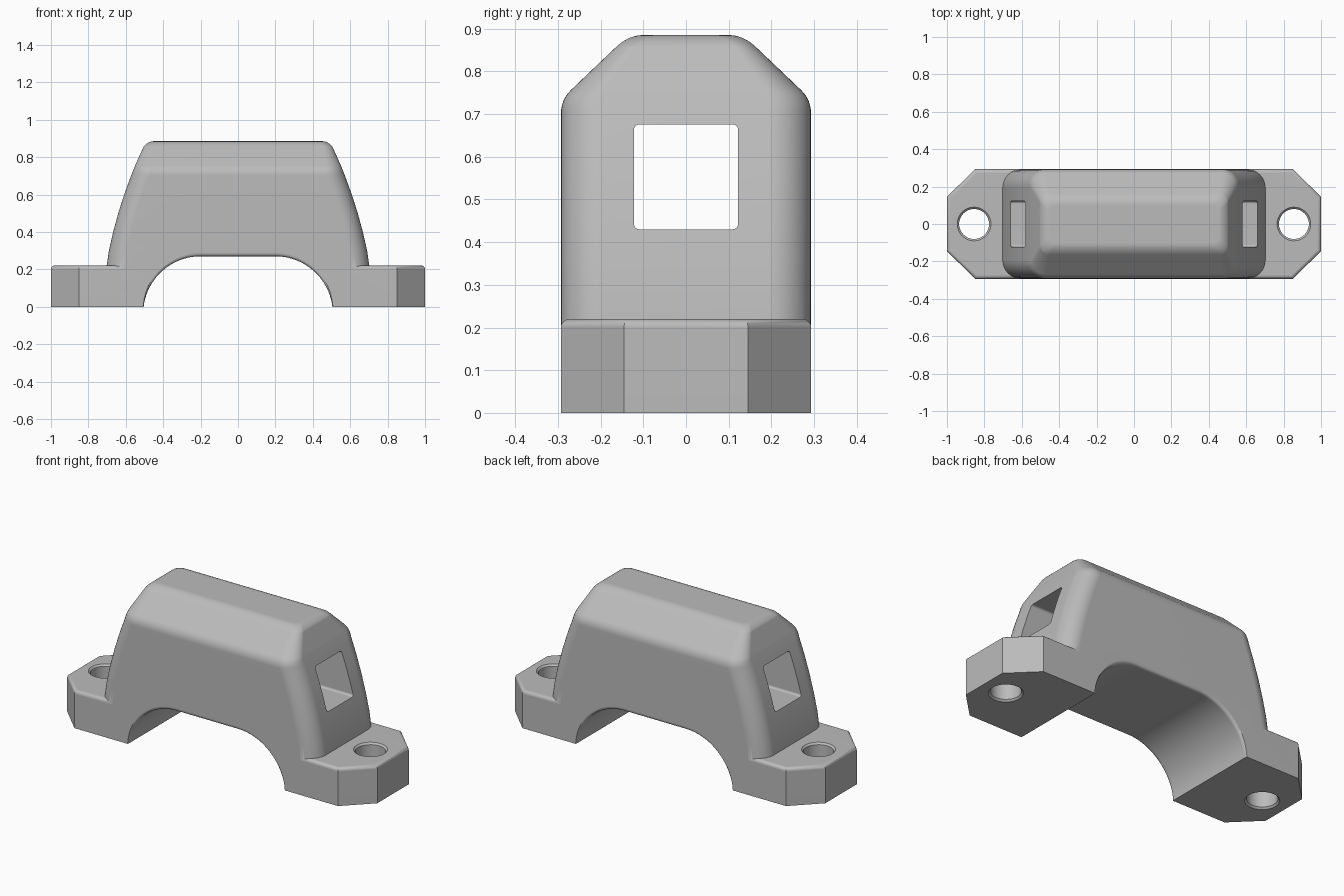
import bpy
import bmesh
from math import sin, cos, pi, sqrt, radians

if "Cube" in bpy.data.objects:
    bpy.data.objects.remove(bpy.data.objects["Cube"])

grey = bpy.data.materials.new("plain grey")
grey.use_nodes = True
colour = (0.5, 0.5, 0.5, 1)
grey.diffuse_color = colour
grey.node_tree.nodes["Principled BSDF"].inputs["Base Color"].default_value = colour

HALF_DEPTH = 0.293
TOP = 0.885


def loft(name, rings):
    """Skin a stack of equal-length rings and cap both ends."""
    bm = bmesh.new()
    loops = [[bm.verts.new([round(c, 5) for c in p]) for p in ring] for ring in rings]
    for low, high in zip(loops, loops[1:]):
        for i in range(len(low)):
            j = (i + 1) % len(low)
            bm.faces.new((low[i], low[j], high[j], high[i]))
    bm.faces.new(loops[0])
    bm.faces.new(loops[-1])
    bmesh.ops.recalc_face_normals(bm, faces=bm.faces)
    mesh = bpy.data.meshes.new(name)
    bm.to_mesh(mesh)
    bm.free()
    mesh.materials.append(grey)
    obj = bpy.data.objects.new(name, mesh)
    bpy.context.collection.objects.link(obj)
    return obj


def rounded_rect(hx, hy, r, steps=10):
    points = []
    for k, (sx, sy) in enumerate(((1, 1), (-1, 1), (-1, -1), (1, -1))):
        for i in range(steps + 1):
            a = (k + i / steps) * pi / 2
            points.append((sx * (hx - r) + r * cos(a), sy * (hy - r) + r * sin(a)))
    return points


def bezier(a, b, c, steps):
    for i in range(steps + 1):
        t = i / steps
        yield [(1 - t) ** 2 * p + 2 * t * (1 - t) * q + t * t * s for p, q, s in zip(a, b, c)]


def combine(base, tool, operation):
    mod = base.modifiers.new(operation.lower(), "BOOLEAN")
    mod.operation = operation
    mod.solver = "EXACT"
    mod.object = tool
    bpy.context.view_layer.objects.active = base
    bpy.ops.object.modifier_apply(modifier=mod.name)
    bpy.data.objects.remove(tool)


# Flange plate: octagon with a rounded top edge
def octagon(inset, z):
    a, b = 0.85 - inset * 0.414, HALF_DEPTH - inset
    c, d = 1 - inset, 0.145 - inset * 0.414
    corner = [(c, d), (a, b)]
    half = corner + [(-x, y) for x, y in reversed(corner)]
    return [(x, y, z) for x, y in half + [(-x, -y) for x, y in half]]


edge = 0.02
rings = [octagon(0, 0)]
for i in range(7):
    a = i / 6 * pi / 2
    rings.append(octagon(edge * (1 - cos(a)), 0.22 - edge + edge * sin(a)))
bracket = loft("clamp_bracket", rings)

# Housing: ends curve inwards, long top edges are chamfered, all corners rounded
side_profile = [(HALF_DEPTH, 0.1 + 0.1 * i) for i in range(6)]
side_profile += bezier((HALF_DEPTH, 0.7), (HALF_DEPTH, 0.734), (0.27, 0.756), 6)
side_profile += bezier((0.165, 0.856), (0.135, TOP), (0.1, TOP), 9)
rings = []
for hy, z in side_profile:
    t = max(z - 0.22, 0)
    hx = 0.705 - 0.166 * t - 0.23 * t * t
    r = 0.04
    rise = max(z - (TOP - r), 0)
    hx -= r - sqrt(max(r * r - rise * rise, 0))
    corner = 0.1 - 0.06 * max(z - 0.7, 0) / (TOP - 0.7)
    rings.append([(x, y, z) for x, y in rounded_rect(hx, hy, corner)])
combine(bracket, loft("housing", rings), "UNION")


# Arched underside with softened front and back rims
def arch(y, flare):
    half = []
    for i in range(25):
        a = radians(-10 + 100 * i / 24)
        r = 0.307 + flare * max(sin(a), 0)
        half.append((0.2 + r * cos(a), y, -0.037 + r * sin(a)))
    return half + [(-x, y, z) for x, y, z in reversed(half)]


rim = 0.02
front = [arch(-0.4, rim)]
for i in range(6):
    s = rim * i / 5
    front.append(arch(s - HALF_DEPTH, rim - sqrt(max(rim * rim - (rim - s) ** 2, 0))))
back = [[(x, -y, z) for x, y, z in ring] for ring in reversed(front)]
combine(bracket, loft("arch_cutter", front + back), "DIFFERENCE")

# Square passage running from end to end
passage = rounded_rect(0.122, 0.123, 0.013, 5)
combine(bracket, loft("passage_cutter", [[(x, y, z + 0.553) for y, z in passage] for x in (-0.9, 0.9)]),
        "DIFFERENCE")

# Bolt holes with chamfered mouths
for side in (-1, 1):
    rings = []
    for z, r in ((-0.01, 0.1), (0.01, 0.08), (0.21, 0.08), (0.23, 0.1)):
        rings.append([(side * 0.855 + r * cos(i * pi / 24), r * sin(i * pi / 24), z) for i in range(48)])
    combine(bracket, loft("bolt_hole_cutter", rings), "DIFFERENCE")

# Smooth shading with crisp edges
bpy.ops.object.select_all(action="DESELECT")
bracket.select_set(True)
bpy.context.view_layer.objects.active = bracket
bpy.ops.object.shade_smooth_by_angle(angle=radians(30))
normals = bracket.modifiers.new("even_normals", "WEIGHTED_NORMAL")
normals.keep_sharp = True
